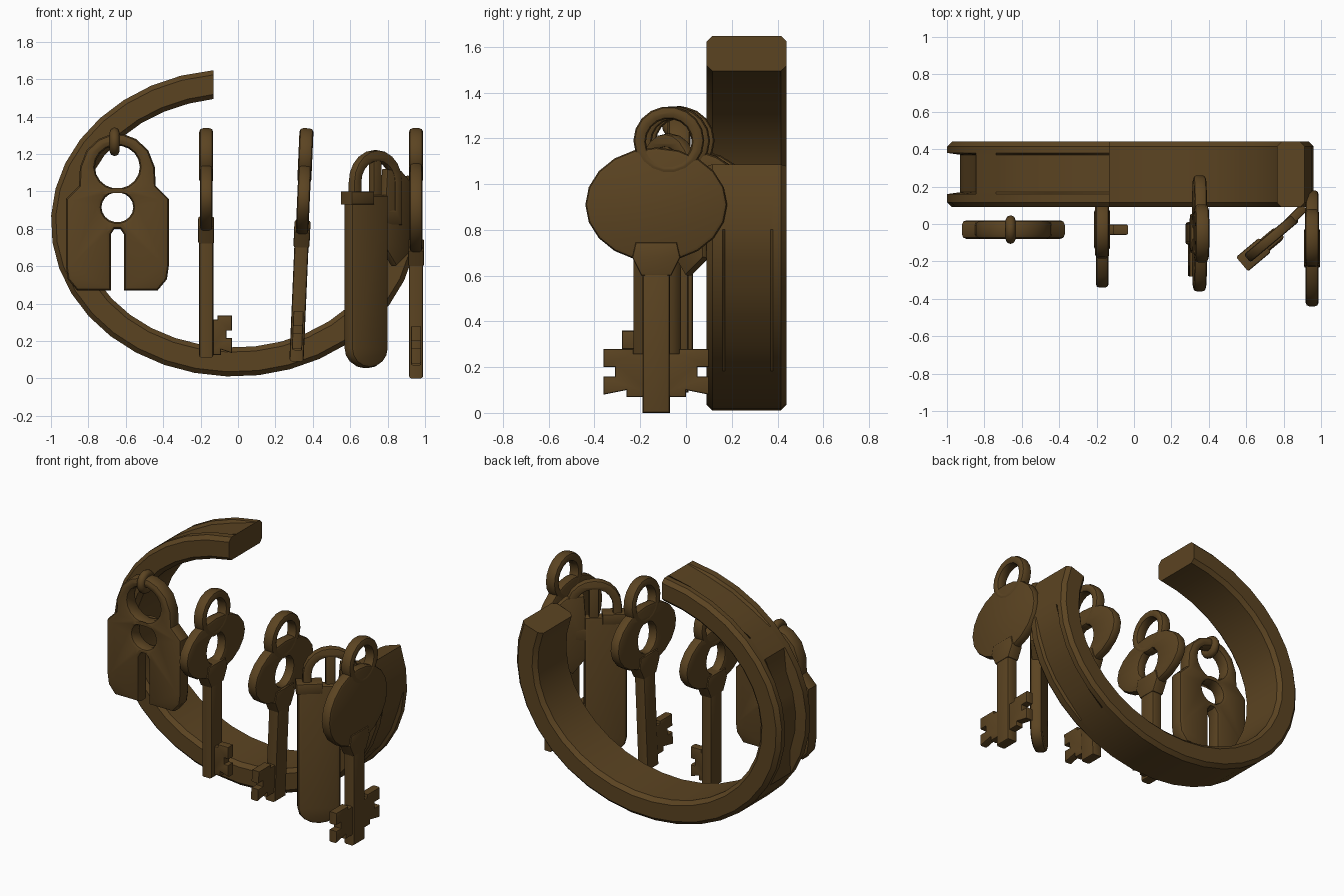
import bpy, bmesh, math
from math import sin, cos, pi, radians
from mathutils import Matrix, Vector

if "Cube" in bpy.data.objects:
    bpy.data.objects.remove(bpy.data.objects["Cube"])

bronze = bpy.data.materials.new("dark_bronze")
bronze.diffuse_color = (0.105, 0.057, 0.0155, 1)
bronze.use_nodes = True
bronze.node_tree.nodes["Principled BSDF"].inputs["Base Color"].default_value = bronze.diffuse_color


def finish(ob, angle=35):
    ob.data.materials.clear()
    ob.data.materials.append(bronze)
    bpy.ops.object.select_all(action='DESELECT')
    ob.select_set(True)
    bpy.context.view_layer.objects.active = ob
    bpy.ops.object.shade_smooth_by_angle(angle=radians(angle))
    return ob


def plate(name, outlines, thick, loc, turn=0, bevel=0.012, lean=0):
    """Flat upright plate with holes; turn = angle about z, lean = tilt about y."""
    cu = bpy.data.curves.new(name, 'CURVE')
    cu.dimensions = '2D'
    cu.fill_mode = 'BOTH'
    cu.extrude = thick / 2 - bevel
    cu.bevel_depth = bevel
    cu.bevel_resolution = 1
    cu.offset = -bevel
    for pts in outlines:
        sp = cu.splines.new('POLY')
        sp.points.add(len(pts) - 1)
        for p, (x, y) in zip(sp.points, pts):
            p.co = (x, y, 0, 1)
        sp.use_cyclic_u = True
    ob = bpy.data.objects.new(name, cu)
    bpy.context.collection.objects.link(ob)
    bpy.ops.object.select_all(action='DESELECT')
    ob.select_set(True)
    bpy.context.view_layer.objects.active = ob
    bpy.ops.object.convert(target='MESH')
    ob = bpy.context.view_layer.objects.active
    bm = bmesh.new()
    bm.from_mesh(ob.data)
    bmesh.ops.remove_doubles(bm, verts=bm.verts, dist=0.0005)
    bmesh.ops.recalc_face_normals(bm, faces=bm.faces)
    bm.transform(Matrix.Translation(loc) @ Matrix.Rotation(radians(lean), 4, 'Y')
                 @ Matrix.Rotation(radians(turn), 4, 'Z') @ Matrix.Rotation(pi / 2, 4, 'X'))
    bm.to_mesh(ob.data)
    bm.free()
    ob.matrix_world = Matrix.Identity(4)
    return finish(ob)


def oval(cx, cz, rx, rz, n=18):
    return [(cx + rx * cos(2 * pi * i / n), cz + rz * sin(2 * pi * i / n)) for i in range(n)]


# open ring band: chamfered section swept round an oval, with grooved stretches
def ring_band():
    bm = bmesh.new()
    rows = []
    for i in range(29):
        d = 97 + (378 - 97) * i / 28
        g = 0.07 if 155 < d < 205 else 0.02 if 308 < d < 354 or 100 < d < 128 else 0
        section = [(.09, .13), (.09, .025), (.115, 0), (.16, 0), (.17, g), (.37, g),
                   (.38, 0), (.415, 0), (.44, .025), (.44, .13), (.415, .155), (.115, .155)]
        a = radians(d)
        rows.append([bm.verts.new((-.02 + (.98 - k) * cos(a), y, .832 + (.822 - k) * sin(a)))
                     for y, k in section])
    for v in rows[0]:
        v.co.x = -.13
    n = len(rows[0])
    for p, q in zip(rows, rows[1:]):
        for j in range(n):
            bm.faces.new((p[j], p[(j + 1) % n], q[(j + 1) % n], q[j]))
    bm.faces.new(rows[0])
    bm.faces.new(rows[-1])
    bmesh.ops.recalc_face_normals(bm, faces=bm.faces)
    me = bpy.data.meshes.new("ring_band")
    bm.to_mesh(me)
    bm.free()
    ob = bpy.data.objects.new("ring_band", me)
    bpy.context.collection.objects.link(ob)
    finish(ob, 35)


ring_band()

# padlock charm with two holes and a slot, plus its small link
half = [(.035, .47), (.215, .47), (.265, .53), (.275, .6), (.275, .96), (.205, 1.03),
        (.2, 1.13), (.165, 1.22), (.1, 1.28), (.035, 1.305)]
slot_top = [(-.035, .77), (-.015, .8), (.015, .8), (.035, .77)]
left = [(-x, z) for x, z in reversed(half)]
plate("padlock", [half + left + slot_top, oval(0, 1.13, .12, .115), oval(0, .915, .085, .08)],
      .1, (-.645, -.03, 0), bevel=.025)
bpy.ops.mesh.primitive_torus_add(major_segments=16, minor_segments=8, major_radius=.05,
                                 minor_radius=.027, location=(-.66, -.03, 1.265),
                                 rotation=(0, pi / 2, 0))
bpy.context.object.name = "padlock_link"
finish(bpy.context.object, 60)

# keys: x, y, foot height, collar height, hole in head, tooth turns, tooth length,
# tooth drop, lean, loop shift
tooth = [(0, .07), (.13, .07), (.13, .1), (.23, .08), (.23, .16), (.18, .16), (.18, .2),
         (.23, .2), (.23, .28), (.1, .28), (.1, .26), (0, .26)]
keys = [(-.17, -.03, .11, .72, True, [0], .6, .055, 0, 0),
        (.352, -.05, .09, .70, True, [-90], 1, 0.01, 2.5, 0),
        (.952, -.13, 0, .60, False, [-90, 90], 1, 0, 0, .055)]
for n, (x, y, foot, col, hole, turns, length, drop, lean, shift) in enumerate(keys, 1):
    def at(z):
        return Vector((x + math.tan(radians(lean)) * (z - 1), y, z))
    low = col + .06
    mid, rz = (low + 1.16) / 2, (1.16 - low) / 2
    head = [oval(0, 0, .31, rz, 20)]
    if hole:
        head.append(oval(0, -.01, .095, .1, 14))
    plate(f"key_head_{n}", head, .068, at(mid), 90, .018, lean)
    plate(f"key_loop_{n}", [oval(shift, 0, .155, .15), oval(shift, -.005, .1, .1)],
          .075, at(1.19), 90, .02, lean)
    plate(f"key_collar_{n}", [[(-.065, 0), (.065, 0), (.105, .08), (.09, .145),
                               (-.09, .145), (-.105, .08)]], .086, at(col), 90, .01, lean)
    plate(f"key_shaft_{n}", [[(-.06, 0), (.06, 0), (.06, col + .05 - foot),
                              (-.06, col + .05 - foot)]], .076, at(foot), 90, .014, lean)
    for k, t in enumerate(turns):
        plate(f"key_tooth_{n}_{k}", [[(px * length, pz) for px, pz in tooth]], .055,
              at(foot - drop), t, .008, lean)

# long tag standing at a slant, with rounded foot, cap strip and arched frame on top
spot, turn = Vector((.685, -.125, 0)), 40
foot = [(.13 * cos(pi + pi * i / 8), .16 + .105 * sin(pi + pi * i / 8)) for i in range(9)]
plate("tag_body", [foot + [(.13, .98), (-.13, .98)]], .08, spot, turn, .025)
plate("tag_cap", [[(-.14, .93), (.02, .93), (.02, 1), (-.14, 1)]], .1, spot, turn, .01)


def arch(w, base, spring, rise):
    return [(-w, base)] + [(-w * cos(pi * i / 10), spring + rise * sin(pi * i / 10))
                           for i in range(11)] + [(w, base)]


top = Vector((.735, -.075, 0))
plate("tag_arch", [arch(.17, .82, 1.05, .17), arch(.115, .9, 1.05, .11)], .055, top, turn, .012)
plate("tag_arch_bar", [[(-.03, .85), (.03, .85), (.03, 1.18), (-.03, 1.18)]], .045, top, turn, .01)

# web that ties the tag frame to the end of the ring
plate("tag_web", [[(-.04, .72), (.06, .6), (.17, .68), (.17, 1.05), (.1, 1.11), (-.01, 1.12)]],
      .05, (.79, -.03, 0), 45, .012)
